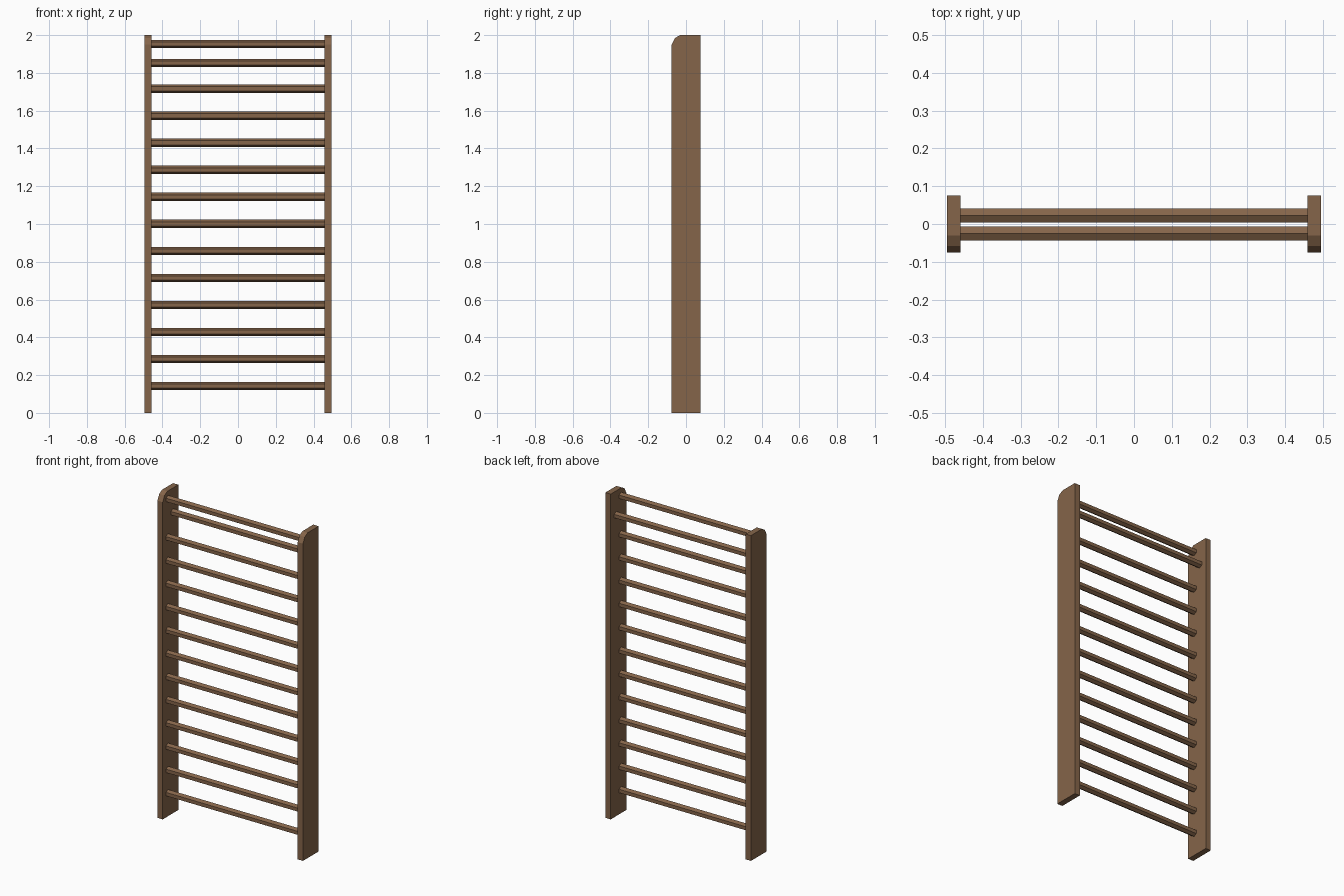
import bpy, bmesh, math

if "Cube" in bpy.data.objects:
    bpy.data.objects.remove(bpy.data.objects["Cube"])

wood = bpy.data.materials.new("brown_wood")
wood.diffuse_color = (0.235, 0.13, 0.068, 1)
wood.use_nodes = True
wood.node_tree.nodes["Principled BSDF"].inputs["Base Color"].default_value = wood.diffuse_color


def prism(name, profile, x0, x1):
    """Extrude a (y, z) profile along x from x0 to x1."""
    bm = bmesh.new()
    face = bm.faces.new([bm.verts.new((x0, y, z)) for y, z in profile])
    ext = bmesh.ops.extrude_face_region(bm, geom=[face])
    new = [v for v in ext["geom"] if isinstance(v, bmesh.types.BMVert)]
    bmesh.ops.translate(bm, verts=new, vec=(x1 - x0, 0, 0))
    bmesh.ops.recalc_face_normals(bm, faces=bm.faces)
    mesh = bpy.data.meshes.new(name)
    bm.to_mesh(mesh)
    bm.free()
    mesh.materials.append(wood)
    obj = bpy.data.objects.new(name, mesh)
    bpy.context.collection.objects.link(obj)
    return obj


# Side posts with a faceted front top corner
post = [(-0.076, 0), (0.076, 0), (0.076, 2), (-0.031, 2), (-0.058, 1.985), (-0.076, 1.95)]
prism("left_post", post, -0.495, -0.459)
prism("right_post", post, 0.459, 0.495)


# Hexagonal rungs, ridge up
def rung(name, y, z, r=0.0215):
    ring = [(y + r * math.sin(i * math.pi / 3), z + r * math.cos(i * math.pi / 3)) for i in range(6)]
    prism(name, ring, -0.46, 0.46)


for k in range(1, 13):
    rung(f"rung_{k}", -0.025, 0.143 * k)
rung("rear_rung", 0.023, 1.852)   # set back from the others
rung("top_rung", -0.025, 1.952)
